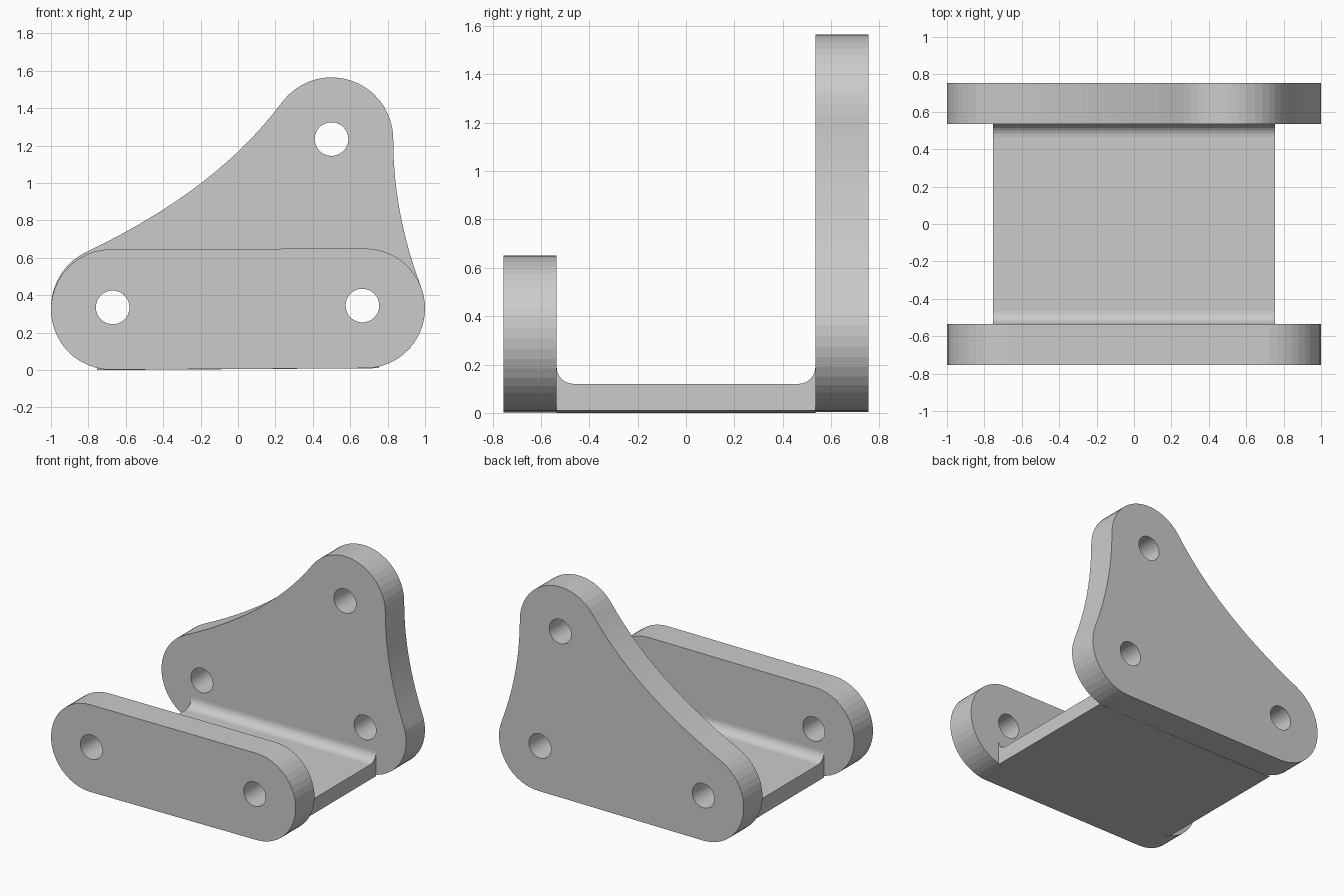
import bpy, bmesh
from math import sin, cos, radians, ceil

if "Cube" in bpy.data.objects:
    bpy.data.objects.remove(bpy.data.objects["Cube"])


def arc(cx, cz, r, a0, a1, step=8):
    n = max(2, ceil(abs(a1 - a0) / step))
    angles = [radians(a0 + (a1 - a0) * i / n) for i in range(n + 1)]
    return [(cx + r * cos(a), cz + r * sin(a)) for a in angles]


def bend(p0, c, p1, n=14):
    # interior points of a quadratic curve
    return [tuple((1 - t) ** 2 * a + 2 * t * (1 - t) * b + t * t * d
                  for a, b, d in zip(p0, c, p1))
            for t in (i / n for i in range(1, n))]


def extrude(name, loops, half, y):
    """Fill the x-z loops (first is outline, rest are holes) and thicken along y."""
    cu = bpy.data.curves.new(name + "_profile", 'CURVE')
    cu.dimensions = '2D'
    cu.fill_mode = 'BOTH'
    cu.extrude = half
    for pts in loops:
        s = cu.splines.new('POLY')
        s.points.add(len(pts) - 1)
        for p, (x, z) in zip(s.points, pts):
            p.co = (x, z, 0, 1)
        s.use_cyclic_u = True
    tmp = bpy.data.objects.new(name + "_profile", cu)
    me = bpy.data.meshes.new_from_object(tmp)
    bpy.data.objects.remove(tmp)
    bm = bmesh.new()
    bm.from_mesh(me)
    for v in bm.verts:
        v.co = (v.co.x, y - v.co.z, v.co.y)
    bmesh.ops.remove_doubles(bm, verts=bm.verts, dist=1e-5)
    bmesh.ops.recalc_face_normals(bm, faces=bm.faces)
    for f in bm.faces:
        f.smooth = False
    bm.to_mesh(me)
    bm.free()
    me.name = name
    ob = bpy.data.objects.new(name, me)
    bpy.context.collection.objects.link(ob)
    return ob


def hole(x, z):
    return arc(x, z, 0.09, 0, 360, 12)[:-1]


low_holes = [hole(-0.67, 0.335), hole(0.665, 0.345)]
T, Y = 0.11, 0.645          # half thickness and offset of the side plates

# Low front plate: rounded bar
front = arc(-0.678, 0.324, 0.322, 90, 270) + arc(0.68, 0.33, 0.32, -90, 90)
extrude("front_plate", [front] + low_holes, T, -Y)

# Tall back plate: three rounded corners joined by concave edges
left = arc(-0.67, 0.333, 0.33, 270, 115)
top = arc(0.5, 1.235, 0.33, 143, 0)
right = arc(0.68, 0.33, 0.32, 22, -90)
back = (left + bend(left[-1], (-0.108, 0.966), top[0]) + top
        + bend(top[-1], (0.83, 0.84), right[0]) + right)
extrude("back_plate", [back] + low_holes + [hole(0.5, 1.235)], T, Y)

# Base web with fillets running along both plates (y-z section swept along x)
r, w = 0.07, 0.535
half_fillet = arc(w - r, 0.12 + r, r, -90, 0, 15)
section = ([(-w, 0)] + [(w, 0)] + half_fillet[::-1]
           + [(-y, z) for y, z in half_fillet])
bm = bmesh.new()
rings = []
for x in (-0.755, 0.755):
    # underside follows the slight slope of the plates
    rings.append([bm.verts.new((x, y, z if z else 0.005 + 0.0066 * x))
                  for y, z in section])
n = len(section)
for i in range(n):
    j = (i + 1) % n
    bm.faces.new((rings[0][i], rings[0][j], rings[1][j], rings[1][i]))
bm.faces.new(rings[0])
bm.faces.new(rings[1])
bmesh.ops.recalc_face_normals(bm, faces=bm.faces)
me = bpy.data.meshes.new("base_web")
bm.to_mesh(me)
bm.free()
bpy.context.collection.objects.link(bpy.data.objects.new("base_web", me))
